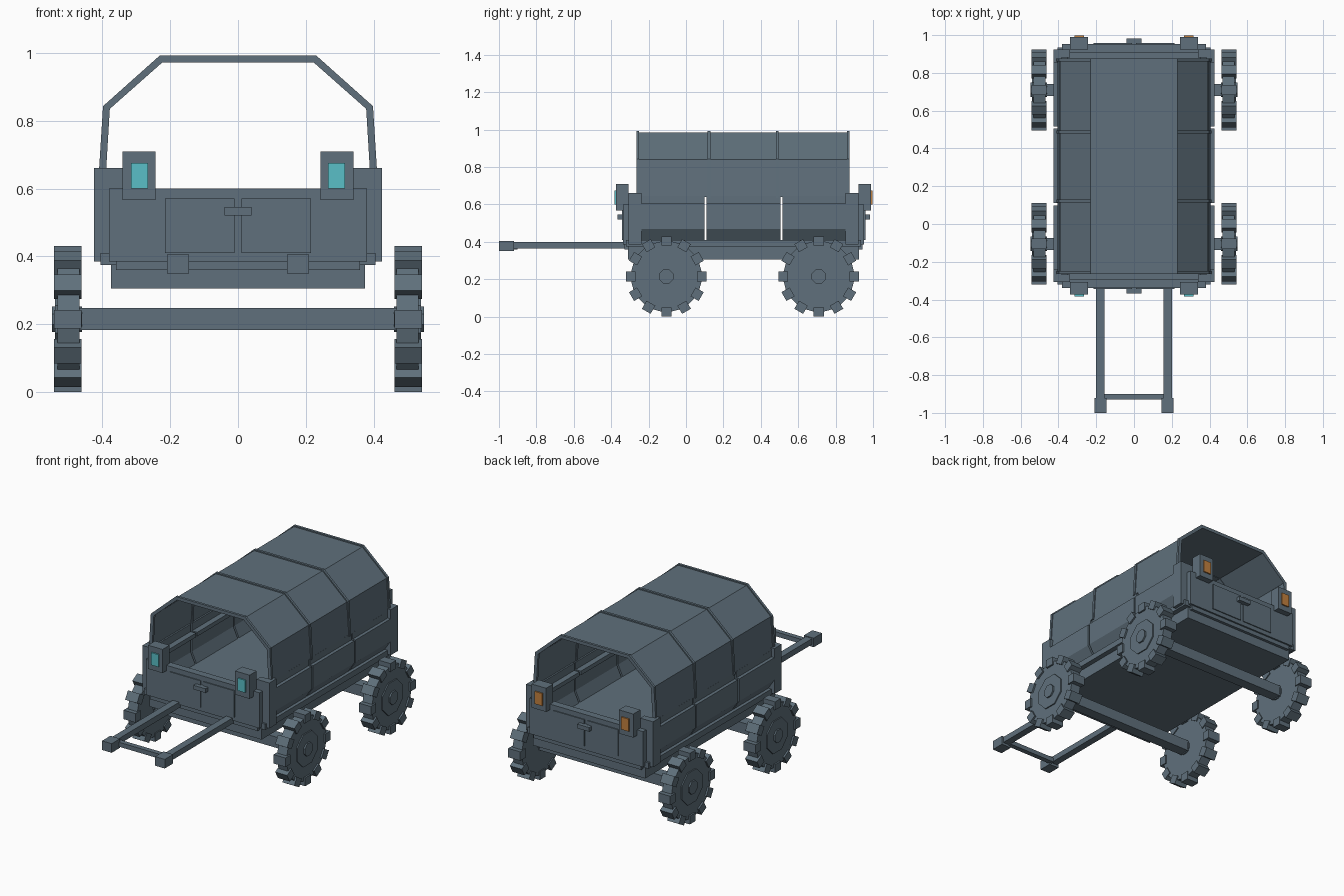
import bpy, bmesh, math
from mathutils import Matrix, Vector

if "Cube" in bpy.data.objects:
    bpy.data.objects.remove(bpy.data.objects["Cube"])


def material(name, rgb):
    m = bpy.data.materials.new(name)
    m.use_nodes = True
    color = (*rgb, 1)
    m.diffuse_color = color
    m.node_tree.nodes["Principled BSDF"].inputs["Base Color"].default_value = color
    return m


slate = material("slate blue", (0.115, 0.162, 0.2))
cyan = material("headlight cyan", (0.1, 0.52, 0.57))
orange = material("taillight orange", (0.55, 0.22, 0.05))

MID = 0.3075          # centre of the cart body along y
SIDES = (("left", 1), ("right", -1))


def finish(name, bm, mat=slate):
    bmesh.ops.recalc_face_normals(bm, faces=bm.faces)
    mesh = bpy.data.meshes.new(name)
    bm.to_mesh(mesh)
    bm.free()
    mesh.materials.append(mat)
    ob = bpy.data.objects.new(name, mesh)
    bpy.context.collection.objects.link(ob)
    return ob


def add_box(bm, lo, hi, turn=Matrix()):
    lo, hi = Vector(lo), Vector(hi)
    size = Matrix.Diagonal((*(hi - lo), 1))
    bmesh.ops.create_cube(bm, size=1, matrix=turn @ Matrix.Translation((lo + hi) / 2) @ size)


def box(name, x, y, z, mat=slate):
    bm = bmesh.new()
    add_box(bm, (min(x), min(y), z[0]), (max(x), max(y), z[1]))
    return finish(name, bm, mat)


def extrude_y(name, profile, y0, y1):
    # Extrude an x-z outline along y
    bm = bmesh.new()
    face = bm.faces.new([bm.verts.new((x, y0, z)) for x, z in profile])
    new = bmesh.ops.extrude_face_region(bm, geom=[face])["geom"]
    moved = [v for v in new if isinstance(v, bmesh.types.BMVert)]
    bmesh.ops.translate(bm, verts=moved, vec=(0, y1 - y0, 0))
    return finish(name, bm)


def arch(name, outer, inner, y0, y1):
    # Mirrored band running up one side, across the top and down the other
    def full(half):
        return half + [(-x, z) for x, z in reversed(half)]
    return extrude_y(name, full(outer) + full(inner)[::-1], y0, y1)


# Chassis and floor
box("chassis", (-0.375, 0.375), (-0.31, 0.925), (0.305, 0.38))
box("floor", (-0.405, 0.405), (-0.32, 0.935), (0.375, 0.41))

# Side panels with a ledge, an inner rail and a tapered foot
panel = [(0.425, 0.47), (0.425, 0.605), (0.405, 0.605), (0.405, 0.645),
         (0.385, 0.645), (0.385, 0.6), (0.35, 0.6), (0.35, 0.575),
         (0.385, 0.575), (0.385, 0.475), (0.355, 0.41), (0.385, 0.41)]
for side, s in SIDES:
    for i, (y0, y1) in enumerate(((-0.3, 0.098), (0.11, 0.505), (0.517, 0.915))):
        extrude_y(f"{side}_panel_{i + 1}", [(s * x, z) for x, z in panel], y0, y1)

# Canvas cover and its hoops
hoops = (-0.265, 0.115, 0.48, 0.86)
for i, y in enumerate(hoops):
    arch(f"hoop_{i + 1}", [(0.411, 0.635), (0.398, 0.843), (0.231, 0.992)],
         [(0.39, 0.635), (0.378, 0.835), (0.223, 0.972)], y, y + 0.015)
for i, (y0, y1) in enumerate(zip(hoops, hoops[1:])):
    arch(f"canvas_{i + 1}", [(0.405, 0.64), (0.392, 0.84), (0.229, 0.985)],
         [(0.395, 0.64), (0.382, 0.836), (0.225, 0.975)], y0 + 0.01, y1 + 0.005)

# End walls, doors, latches, posts and lamps; d points outward
for end, d, glow in (("front", -1, cyan), ("rear", 1, orange)):
    def out(a, b):
        return MID + d * a, MID + d * b
    box(f"{end}_wall", (-0.38, 0.38), out(0.6, 0.645), (0.385, 0.6))
    box(f"{end}_sill", (-0.36, 0.36), out(0.6, 0.635), (0.36, 0.39))
    box(f"{end}_latch", (-0.04, 0.04), out(0.645, 0.675), (0.52, 0.545))
    for side, s in SIDES:
        box(f"{end}_{side}_door", (s * 0.01, s * 0.215), out(0.64, 0.651), (0.41, 0.57))
        box(f"{end}_{side}_post", (s * 0.385, s * 0.425), out(0.545, 0.615), (0.385, 0.66))
        box(f"{end}_{side}_post_cap", (s * 0.34, s * 0.39), out(0.575, 0.615), (0.385, 0.66))
        box(f"{end}_{side}_lamp", (s * 0.243, s * 0.34), out(0.615, 0.682), (0.567, 0.71))
        box(f"{end}_{side}_lamp_glow", (s * 0.265, s * 0.315), out(0.681, 0.69),
            (0.6, 0.675), glow)

# Pull handle
for side, s in SIDES:
    box(f"{side}_pull_bar", (s * 0.157, s * 0.2), (-0.95, -0.3), (0.365, 0.4))
    box(f"{side}_pull_grip", (s * 0.145, s * 0.21), (-1, -0.92), (0.35, 0.405))
box("pull_crossbar", (-0.16, 0.16), (-0.93, -0.9), (0.36, 0.387))


# Wheels: tyre disc, raised plate, hub and chunky treads
def wheel(name, s, y):
    bm = bmesh.new()

    def disc(radius, sides, x0, x1):
        bmesh.ops.create_cone(
            bm, cap_ends=True, segments=sides, radius1=radius, radius2=radius, depth=x1 - x0,
            matrix=Matrix.Translation(((x0 + x1) / 2, 0, 0))
            @ Matrix.Rotation(math.pi / 2, 4, "Y") @ Matrix.Rotation(math.pi / sides, 4, "Z"))
    disc(0.19, 24, 0.468, 0.532)
    disc(0.105, 8, 0.5, 0.539)
    disc(0.041, 8, 0.46, 0.548)
    for i in range(12):
        turn = Matrix.Rotation(i * math.tau / 12, 4, "X")
        add_box(bm, (0.462, -0.027, 0.165), (0.542, 0.027, 0.215), turn)
    bmesh.ops.transform(bm, verts=bm.verts, matrix=Matrix.Translation((0, y, 0.215))
                        @ Matrix.Diagonal((s, 1, 1, 1)))
    finish(name, bm)


for end, y in (("front", -0.105), ("rear", 0.71)):
    box(f"{end}_axle", (-0.5, 0.5), (y - 0.032, y + 0.032), (0.183, 0.248))
    for side, s in SIDES:
        wheel(f"{end}_{side}_wheel", s, y)
